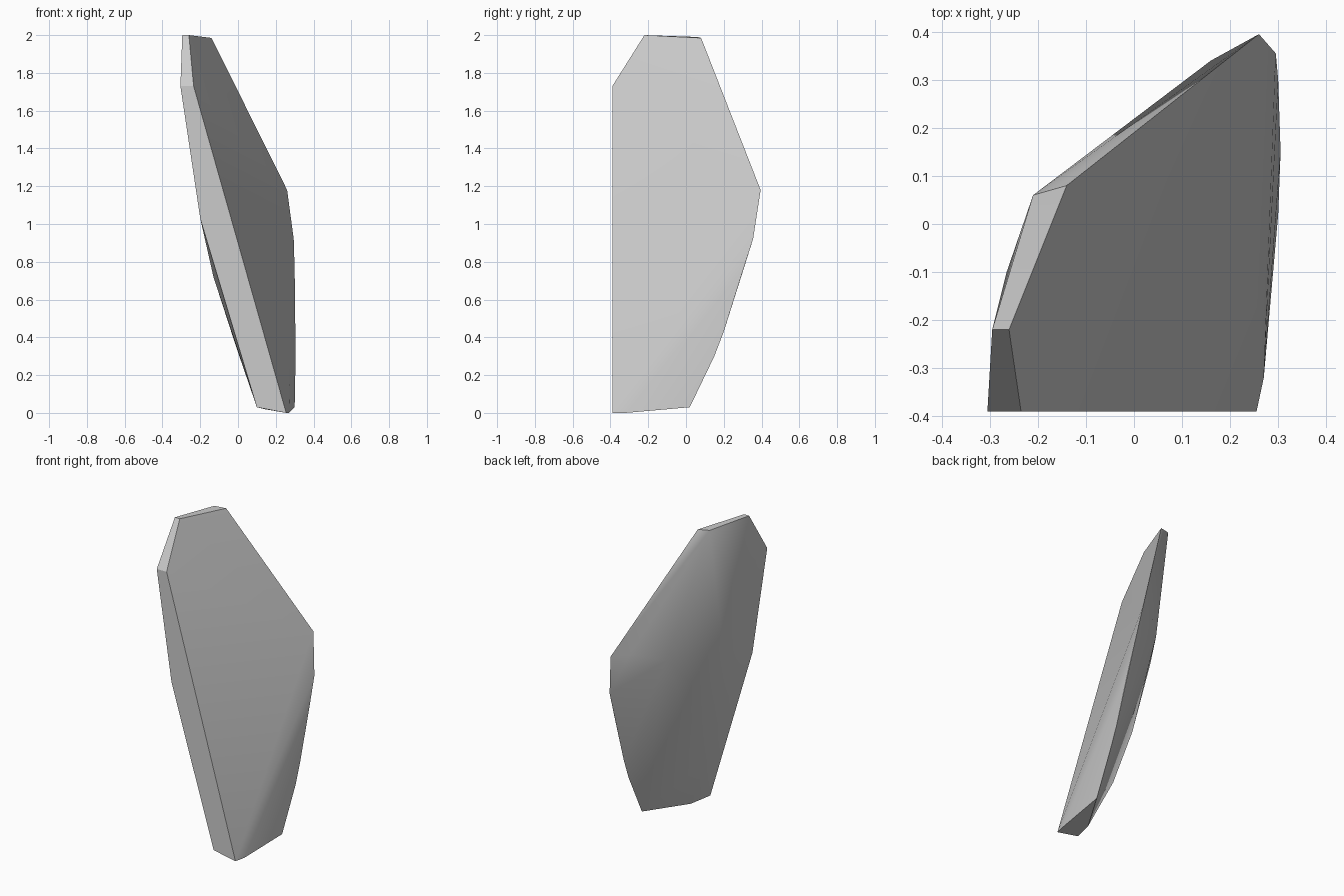
import bpy, bmesh
from math import radians

cube = bpy.data.objects.get("Cube")
if cube:
    bpy.data.objects.remove(cube, do_unlink=True)

grey = bpy.data.materials.new("plain_grey")
grey.use_nodes = True
colour = (0.6, 0.6, 0.6, 1)
grey.diffuse_color = colour
grey.node_tree.nodes["Principled BSDF"].inputs["Base Color"].default_value = colour

# Outline of the broad outer face, clockwise from the front top corner
outer_rim = [(-.235, -.39, 1.73), (-.26, -.22, 2), (-.14, .08, 1.985),
             (.26, .395, 1.18), (.295, .355, .92), (.30, .30, .75),
             (.303, .20, .43), (.305, .15, .30), (.30, .02, .03),
             (.27, -.32, 0), (.255, -.39, 0)]
# Inner edge of the thin front, top and bottom borders
inner_rim = [(.10, -.39, .03), (-.20, -.39, 1.03), (-.305, -.39, 1.73),
             (-.295, -.22, 2), (-.21, .06, 1.99), (.16, .34, 1.2),
             (.14, -.25, .02)]
# Rounded swelling of the inner face
inner_bulge = [(-.265, -.10, 1.6), (-.20, -.09, 1.17), (-.13, -.17, .72),
               (-.01, -.20, .35), (0, .20, 1.15)]

# Wrap the rims and bulge in one closed convex shell
bm = bmesh.new()
for co in outer_rim + inner_rim + inner_bulge:
    bm.verts.new(co)
bmesh.ops.convex_hull(bm, input=bm.verts[:])
bmesh.ops.delete(bm, geom=[v for v in bm.verts if not v.link_faces], context='VERTS')
bmesh.ops.dissolve_limit(bm, angle_limit=radians(0.5), verts=bm.verts[:], edges=bm.edges[:])
bmesh.ops.recalc_face_normals(bm, faces=bm.faces[:])
mesh = bpy.data.meshes.new("curved_panel")
bm.to_mesh(mesh)
bm.free()

mesh.materials.append(grey)
panel = bpy.data.objects.new("curved_panel", mesh)
bpy.context.collection.objects.link(panel)
bpy.context.view_layer.objects.active = panel
panel.select_set(True)
bpy.ops.object.shade_smooth_by_angle(angle=radians(30))
